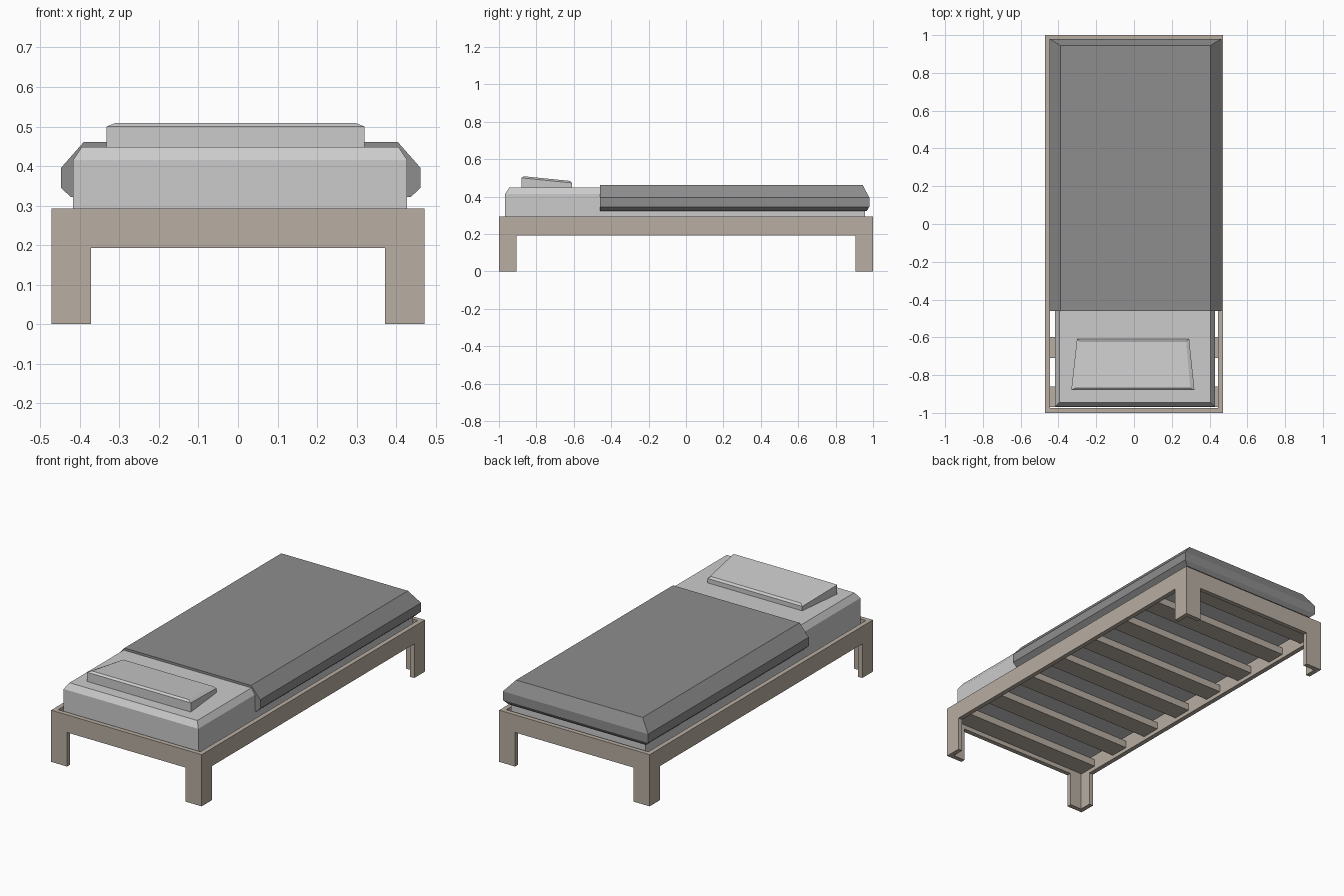
import bpy, bmesh
from mathutils import Vector

if "Cube" in bpy.data.objects:
    bpy.data.objects.remove(bpy.data.objects["Cube"])


def material(name, rgb):
    m = bpy.data.materials.new(name)
    m.diffuse_color = (*rgb, 1)
    m.use_nodes = True
    m.node_tree.nodes["Principled BSDF"].inputs["Base Color"].default_value = m.diffuse_color
    return m


def finish(bm, name, mat=None):
    bmesh.ops.recalc_face_normals(bm, faces=bm.faces)
    me = bpy.data.meshes.new(name)
    bm.to_mesh(me)
    bm.free()
    ob = bpy.data.objects.new(name, me)
    bpy.context.collection.objects.link(ob)
    if mat:
        me.materials.append(mat)
    return ob


def loft(name, rings, mat=None):
    """Stack rings of points into a closed solid."""
    bm = bmesh.new()
    loops = [[bm.verts.new(p) for p in r] for r in rings]
    n = len(loops[0])
    for a, b in zip(loops, loops[1:]):
        for i in range(n):
            j = (i + 1) % n
            bm.faces.new((a[i], a[j], b[j], b[i]))
    bm.faces.new(loops[0][::-1])
    bm.faces.new(loops[-1])
    return finish(bm, name, mat)


def rect(x0, x1, y0, y1, z):
    return [(x0, y0, z), (x1, y0, z), (x1, y1, z), (x0, y1, z)]


def box(name, x0, x1, y0, y1, z0, z1, mat=None):
    return loft(name, [rect(x0, x1, y0, y1, z0), rect(x0, x1, y0, y1, z1)], mat)


wood = material("wood", (0.48, 0.42, 0.36))
dark = material("dark_cloth", (0.27, 0.27, 0.27))

W, L, T = 0.472, 1.0, 0.026      # half width, half length, board thickness
TOP, RAIL = 0.293, 0.193         # rail top and underside


def arch(half, leg):
    """Rail with a leg at each end, as (along, z) points."""
    h = half - leg
    return [(-half, 0), (-h, 0), (-h, RAIL), (h, RAIL),
            (h, 0), (half, 0), (half, TOP), (-half, TOP)]


# Frame boards; pairs of legs meet as L-shaped corners
for s, end in ((-1, "front"), (1, "back")):
    loft(end + "_frame_board",
         [[(a, s * y, z) for a, z in arch(W, 0.1)] for y in (L - T, L)], wood)
for s, side in ((-1, "left"), (1, "right")):
    loft(side + "_frame_board",
         [[(s * x, a, z) for a, z in arch(L, 0.095)] for x in (W - T, W)], wood)

# Slats
for k in range(8):
    y = -0.915 + k * 1.83 / 7
    box(f"slat_{k + 1}", -W + T, W - T, y - 0.055, y + 0.055, 0.215, 0.255, wood)

# Mattress with chamfered top
box_x0, box_x1, m_y0, m_y1 = -0.417, 0.428, -0.967, 0.957
c = 0.022
loft("mattress", [
    rect(box_x0, box_x1, m_y0, m_y1, 0.255),
    rect(box_x0, box_x1, m_y0, m_y1, 0.415),
    rect(box_x0 + c, box_x1 - c, m_y0 + c, m_y1 - c, 0.448)])

# Blanket draped over sides and foot
loft("blanket", [
    rect(b - 0.448, 0.462 - b, -0.46, 0.98 - e, z)
    for b, e, z in ((0.025, 0.015, 0.322), (0, 0, 0.345),
                    (0, 0, 0.395), (0.058, 0.035, 0.461))], dark)

# Pillow: tapered wedge with a thin chamfer
plan = [(-0.332, -0.88), (0.32, -0.88), (0.292, -0.61), (-0.302, -0.61)]
inner = [(-0.31, -0.868), (0.298, -0.868), (0.276, -0.62), (-0.286, -0.62)]
slope = lambda y, z: z - (y + 0.88) * 0.1
loft("pillow", [
    [(x, y, 0.44) for x, y in plan],
    [(x, y, slope(y, 0.5)) for x, y in plan],
    [(x, y, slope(y, 0.51)) for x, y in inner]])
